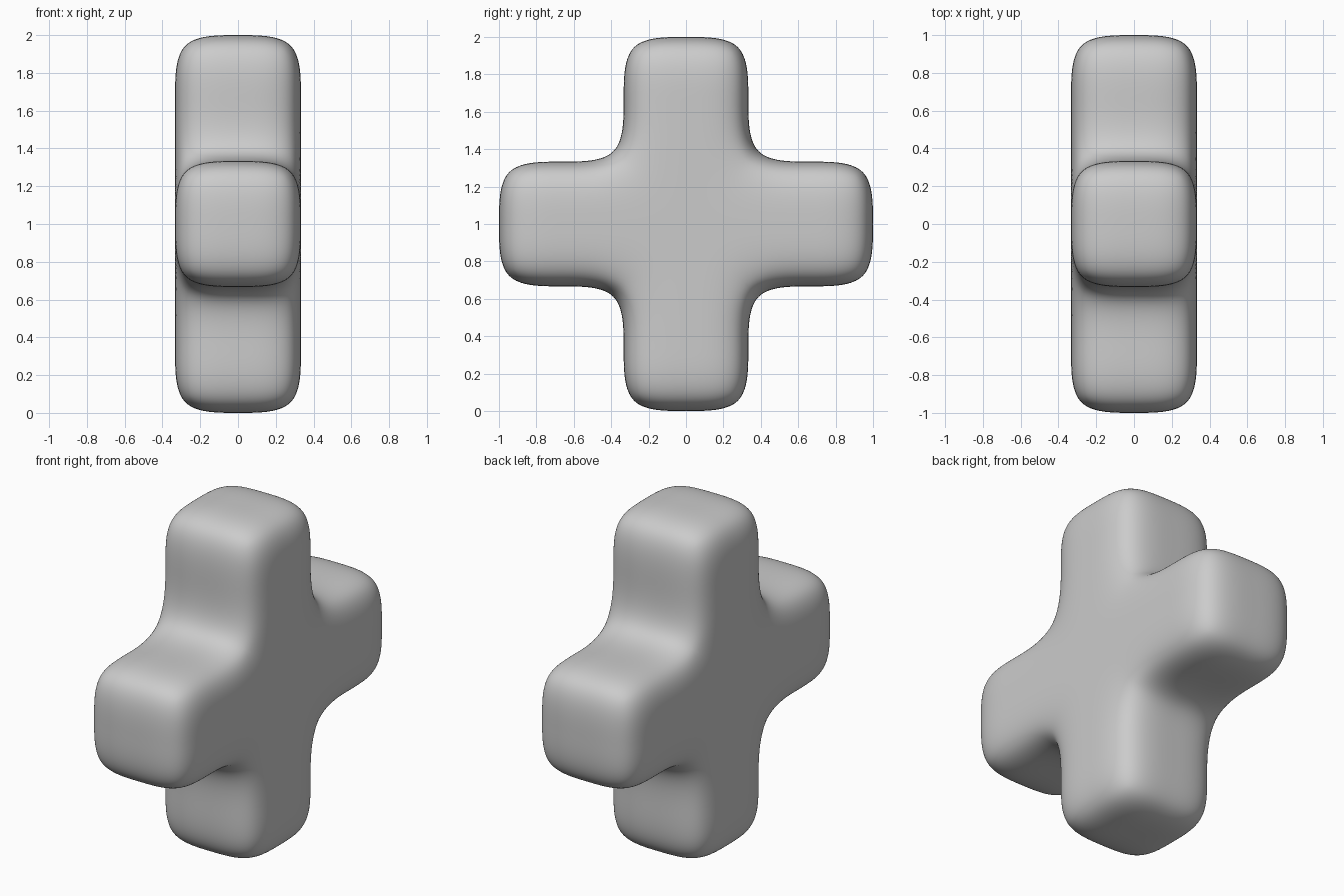
import bpy, bmesh

if "Cube" in bpy.data.objects:
    bpy.data.objects.remove(bpy.data.objects["Cube"])

S = 2 / 3  # width of the arms and of the centre block

# Blocky cross: a centre cube with four arms extruded along y and z
bm = bmesh.new()
bmesh.ops.create_cube(bm, size=S)
bm.normal_update()
arm_faces = [f for f in bm.faces if abs(f.normal.x) < 0.5]
for face in arm_faces:
    normal = face.normal.copy()
    new = bmesh.ops.extrude_discrete_faces(bm, faces=[face])["faces"][0]
    bmesh.ops.translate(bm, verts=new.verts, vec=normal * S)

# Halve every edge so the rounding stays near the corners
bmesh.ops.subdivide_edges(bm, edges=bm.edges[:], cuts=1, use_grid_fill=True)
bmesh.ops.translate(bm, verts=bm.verts[:], vec=(0, 0, 1))
bmesh.ops.recalc_face_normals(bm, faces=bm.faces[:])
for f in bm.faces:
    f.smooth = True

mesh = bpy.data.meshes.new("rounded_cross")
bm.to_mesh(mesh)
bm.free()
cross = bpy.data.objects.new("rounded_cross", mesh)
bpy.context.collection.objects.link(cross)

# Soft rounded edges and fillets
sub = cross.modifiers.new("rounding", "SUBSURF")
sub.levels = sub.render_levels = 4
